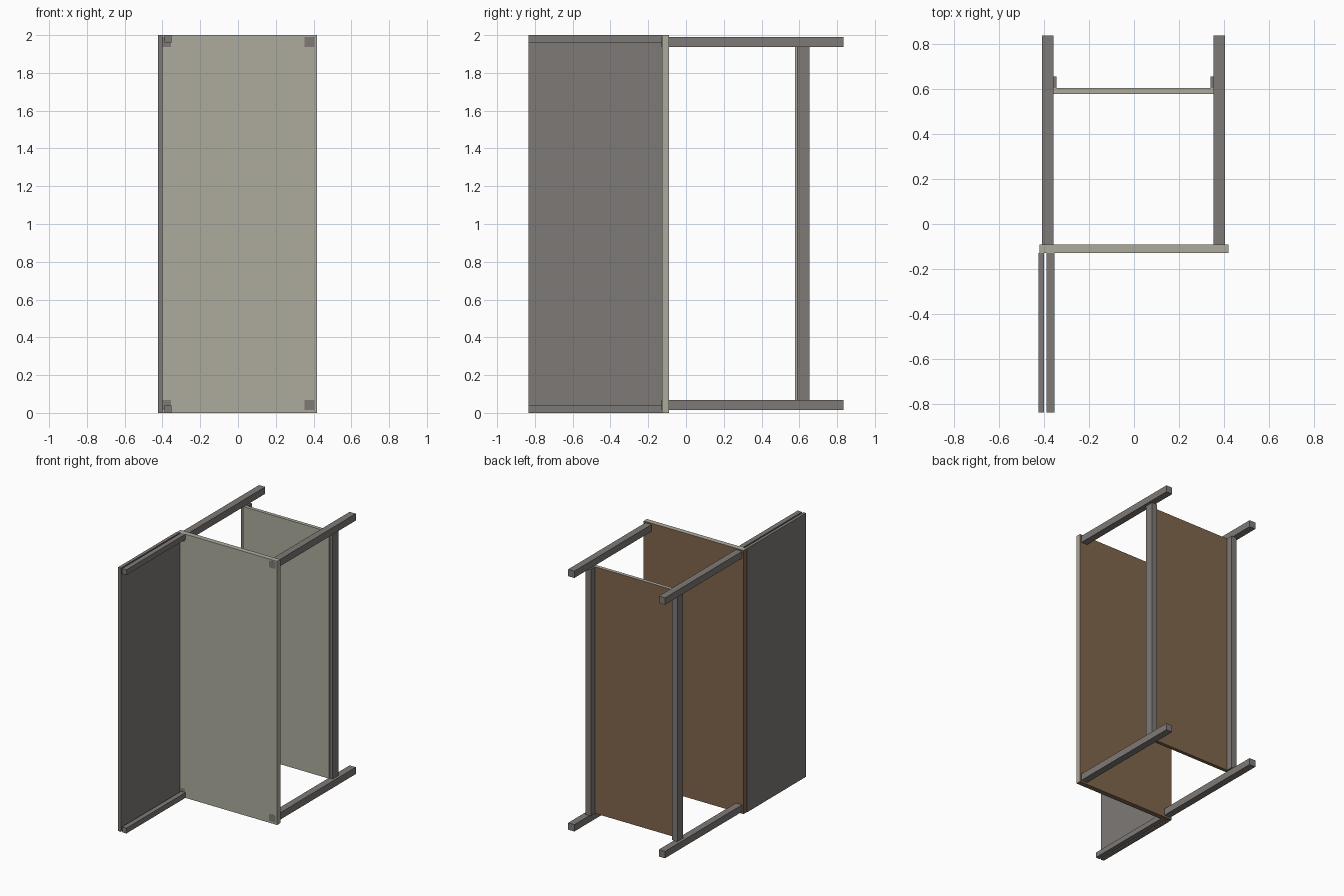
import bpy, bmesh
from mathutils import Vector

if "Cube" in bpy.data.objects:
    bpy.data.objects.remove(bpy.data.objects["Cube"])


def material(name, rgb):
    m = bpy.data.materials.new(name)
    m.diffuse_color = (*rgb, 1)
    m.use_nodes = True
    m.node_tree.nodes["Principled BSDF"].inputs["Base Color"].default_value = m.diffuse_color
    return m


GREY = material("warm grey metal", (0.21, 0.193, 0.183))
BEIGE = material("grey beige laminate", (0.42, 0.41, 0.34))
BROWN = material("brown underside", (0.22, 0.135, 0.075))


def box(name, xr, yr, zr, two_tone=False):
    """Axis-aligned box from ranges; two-tone boards are brown on -x, +y, -z."""
    bm = bmesh.new()
    bmesh.ops.create_cube(bm, size=1)
    for v in bm.verts:
        v.co = Vector([r[0] if c < 0 else r[1] for c, r in zip(v.co, (xr, yr, zr))])
    bm.normal_update()
    if two_tone:
        for f in bm.faces:
            n = f.normal
            f.material_index = 1 if (-n.x + n.y - n.z) > 0 else 0
    me = bpy.data.meshes.new(name)
    bm.to_mesh(me)
    bm.free()
    for m in ([BEIGE, BROWN] if two_tone else [GREY]):
        me.materials.append(m)
    ob = bpy.data.objects.new(name, me)
    bpy.context.collection.objects.link(ob)
    return ob


# Boards
box("main_board", (-0.42, 0.418), (-0.128, -0.09), (0, 2), True)
box("shelf_board", (-0.36, 0.36), (0.577, 0.604), (0.067, 1.938), True)

# Side plate with its two edge rails
box("side_plate", (-0.423, -0.399), (-0.835, -0.128), (0, 2))
for label, zr in (("lower", (0, 0.04)), ("upper", (1.96, 2))):
    box(label + "_plate_rail", (-0.389, -0.352), (-0.835, -0.128), zr)

# Legs run through the main board, posts join them behind the shelf
for side, leg_x, post_x in (("left", (-0.408, -0.356), (-0.386, -0.343)),
                            ("right", (0.352, 0.404), (0.34, 0.383))):
    for label, zr in (("lower", (0.015, 0.067)), ("upper", (1.938, 1.99))):
        box(f"{side}_{label}_leg", leg_x, (-0.1285, 0.835), zr)
    box(side + "_post", post_x, (0.588, 0.655), (0.067, 1.938))
